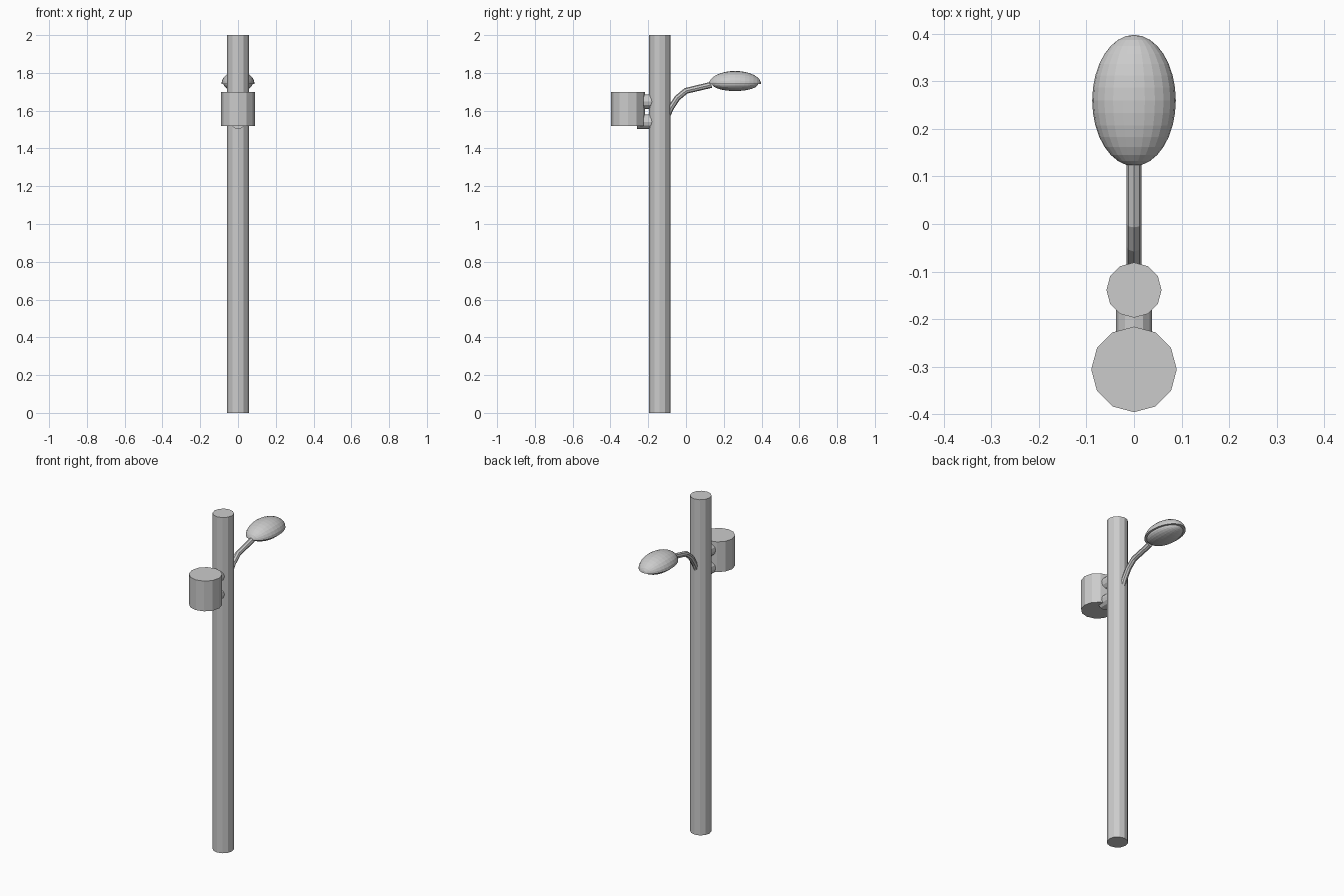
import bpy, bmesh, math
from mathutils import Matrix

if "Cube" in bpy.data.objects:
    bpy.data.objects.remove(bpy.data.objects["Cube"])

def finish(name, bm):
    bmesh.ops.recalc_face_normals(bm, faces=bm.faces)
    me = bpy.data.meshes.new(name)
    bm.to_mesh(me)
    bm.free()
    ob = bpy.data.objects.new(name, me)
    bpy.context.collection.objects.link(ob)
    return ob

def cylinder(name, r, length, centre, along_y=False, sides=12):
    bm = bmesh.new()
    m = Matrix.Translation(centre)
    if along_y:
        m = m @ Matrix.Rotation(math.pi / 2, 4, 'X')
    bmesh.ops.create_cone(bm, cap_ends=True, segments=sides, radius1=r, radius2=r, depth=length, matrix=m)
    return finish(name, bm)

def half_ellipsoid(name, size, centre, upper):
    # sphere with its poles along y, cut flat at the middle and capped
    bm = bmesh.new()
    bmesh.ops.create_uvsphere(bm, u_segments=24, v_segments=16, radius=1,
                              matrix=Matrix.Rotation(math.pi / 2, 4, 'X'))
    bmesh.ops.bisect_plane(bm, geom=bm.verts[:] + bm.edges[:] + bm.faces[:], dist=1e-4,
                           plane_co=(0, 0, 0), plane_no=(0, 0, -1 if upper else 1), clear_outer=True)
    bmesh.ops.holes_fill(bm, edges=[e for e in bm.edges if e.is_boundary])
    bmesh.ops.transform(bm, matrix=Matrix.Translation(centre) @ Matrix.Diagonal((*size, 1)), verts=bm.verts)
    return finish(name, bm)

# Pole and transformer can
cylinder("pole", 0.058, 2.0, (0, -0.139, 1.0))
cylinder("transformer_can", 0.09, 0.18, (0, -0.306, 1.61))

# Brackets between pole and can
for name, z in (("upper_bracket", 1.648), ("lower_bracket", 1.541)):
    cylinder(name, 0.038, 0.12, (0, -0.2, z), along_y=True)

# Bent lamp arm
cu = bpy.data.curves.new("lamp_arm", 'CURVE')
cu.dimensions = '3D'
cu.bevel_depth = 0.016
cu.bevel_resolution = 2
cu.use_fill_caps = True
path = [(-0.1, 1.57), (-0.08, 1.615), (-0.046, 1.667), (0, 1.705), (0.135, 1.737)]
sp = cu.splines.new('POLY')
sp.points.add(len(path) - 1)
for p, (y, z) in zip(sp.points, path):
    p.co = (0, y, z, 1)
    p.radius = 1
sp.use_smooth = False
bpy.context.collection.objects.link(bpy.data.objects.new("lamp_arm", cu))

# Lamp head: domed hood over a smaller lens
half_ellipsoid("lamp_hood", (0.088, 0.138, 0.069), (0, 0.26, 1.741), True)
half_ellipsoid("lamp_lens", (0.077, 0.122, 0.038), (0, 0.26, 1.742), False)
